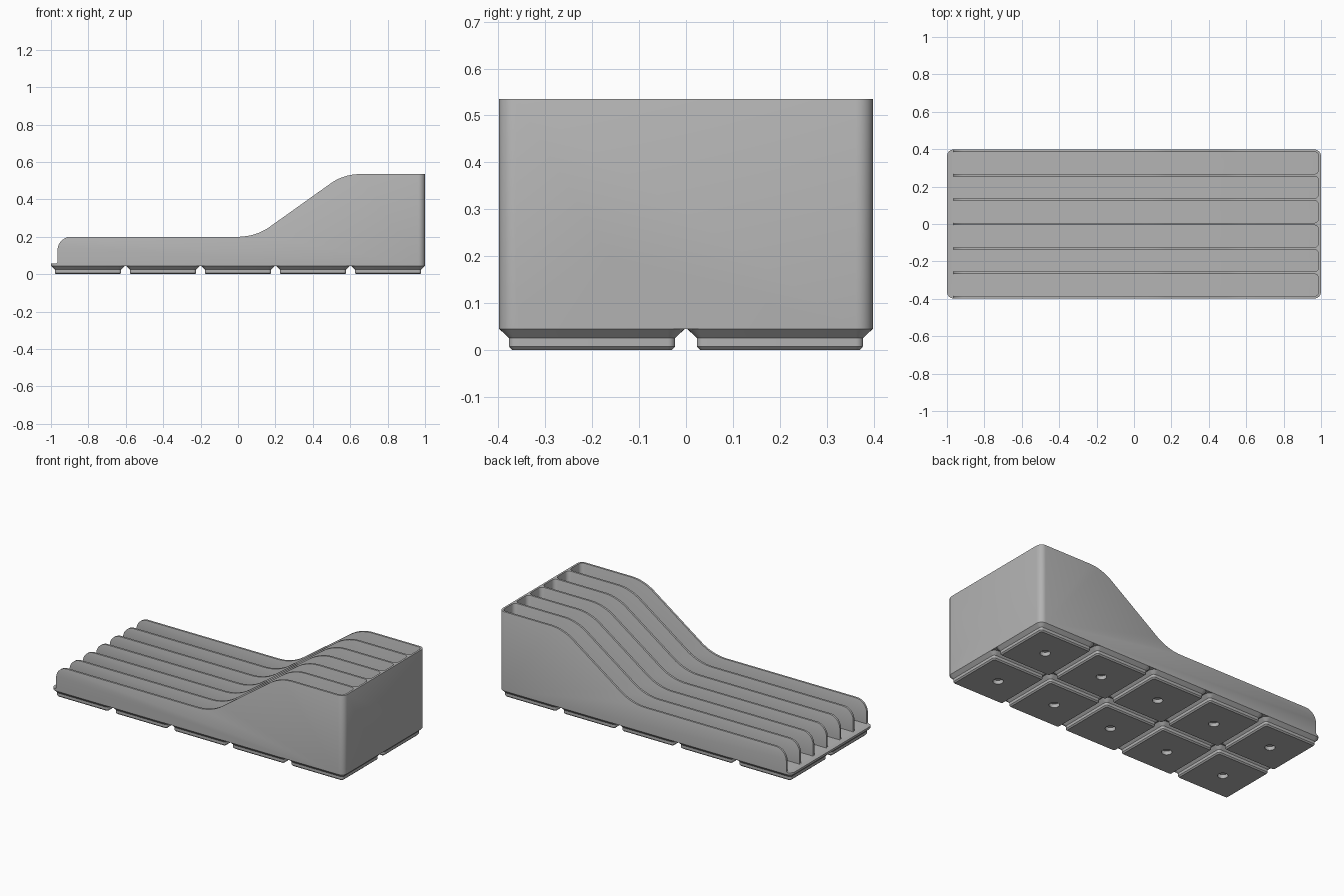
import bpy, bmesh
from math import sin, cos, radians, pi

if "Cube" in bpy.data.objects:
    bpy.data.objects.remove(bpy.data.objects["Cube"])

grey = bpy.data.materials.new("light grey plastic")
grey.use_nodes = True
colour = (0.45, 0.45, 0.45, 1)
grey.diffuse_color = colour
grey.node_tree.nodes["Principled BSDF"].inputs["Base Color"].default_value = colour

LENGTH, WIDTH, PITCH = 2.0, 0.797, 0.401
BASE, FLOOR, LOW, HIGH = 0.045, 0.058, 0.2, 0.535
SLOTS, WALL = 6, 0.0125
CORNER = 0.036


def arc(cx, cz, r, start, end, n=10):
    angles = [radians(start + (end - start) * i / n) for i in range(n + 1)]
    return [(cx + r * cos(a), cz + r * sin(a)) for a in angles]


def rounded_rect(sx, sy, r, n=6):
    pts = []
    for k, (u, v) in enumerate([(1, 1), (-1, 1), (-1, -1), (1, -1)]):
        pts += arc(u * (sx / 2 - r), v * (sy / 2 - r), r, 90 * k, 90 * k + 90, n)
    return pts


def loft(name, rings):
    """Join equal rings of 3D points into a closed solid."""
    bm = bmesh.new()
    loops = [[bm.verts.new(p) for p in ring] for ring in rings]
    for a, b in zip(loops, loops[1:]):
        for i in range(len(a)):
            j = (i + 1) % len(a)
            bm.faces.new((a[i], a[j], b[j], b[i]))
    bm.faces.new(loops[0])
    bm.faces.new(loops[-1])
    bmesh.ops.recalc_face_normals(bm, faces=bm.faces)
    mesh = bpy.data.meshes.new(name)
    bm.to_mesh(mesh)
    bm.free()
    mesh.materials.append(grey)
    obj = bpy.data.objects.new(name, mesh)
    bpy.context.collection.objects.link(obj)
    return obj


def flat(points, z):
    return [(x, y, z) for x, y in points]


# Side profile: ledge, low run, curved ramp, high end
R, SLOPE = 0.296, 35
ramp_x = 0.65
profile = [(1, BASE), (1, HIGH)]
profile += arc(ramp_x, HIGH - R * 0.9, R * 0.9, 90, 90 + SLOPE)
profile += arc(0, LOW + R, R, 270 + SLOPE, 270)
profile += arc(-0.893, LOW - 0.072, 0.072, 90, 180)
profile += arc(-0.973, FLOOR + 0.008, 0.008, 0, -90, 4)
profile += [(-1.0, FLOOR), (-1.0, BASE)]
body = loft("slotted_body", [[(x, y, z) for x, z in profile] for y in (-0.45, 0.45)])

# Cutters: rounded footprint and long slots open at the low end
outline = rounded_rect(LENGTH, WIDTH, CORNER)
cutters = [(loft("footprint_cutter", [flat(outline, -0.1), flat(outline, 1)]), "INTERSECT")]
step = (WIDTH - WALL) / SLOTS
for i in range(SLOTS):
    y = (i - (SLOTS - 1) / 2) * step
    shape = [(px - 0.1, py + y) for px, py in
             rounded_rect(2 * (1.1 - WALL), step - WALL, CORNER - WALL)]
    cutters.append((loft("slot_cutter", [flat(shape, FLOOR + 0.0006), flat(shape, 1)]),
                    "DIFFERENCE"))
for cutter, operation in cutters:
    cutter.hide_render = True
    mod = body.modifiers.new("cut", "BOOLEAN")
    mod.object, mod.operation, mod.solver = cutter, operation, "EXACT"

# Bake the cuts, then round the wall rims
bm = bmesh.new()
bm.from_object(body, bpy.context.evaluated_depsgraph_get())
body.modifiers.clear()
for cutter, _ in cutters:
    bpy.data.objects.remove(cutter)
bmesh.ops.remove_doubles(bm, verts=bm.verts, dist=0.00005)
rim = [e for e in bm.edges if e.is_manifold and e.is_convex
       and e.calc_face_angle() > radians(50)
       and min(v.co.z for v in e.verts) > FLOOR + 0.006]
bmesh.ops.bevel(bm, geom=rim, offset=0.004, segments=2, profile=0.5,
                affect="EDGES", clamp_overlap=True)
bm.to_mesh(body.data)
bm.free()

# Stepped foot with a round recess beneath, repeated on a grid
def foot_ring(size, r, z):
    return flat(rounded_rect(size, size, r), z)


def hole_ring(z, r=0.029, n=28):
    return [(r * cos(2 * pi * (i + 0.5) / n), r * sin(2 * pi * (i + 0.5) / n), z)
            for i in range(n)]


foot = loft("foot", [foot_ring(0.396, CORNER, BASE), foot_ring(0.355, 0.0155, 0.025),
                     foot_ring(0.355, 0.0155, 0.0076), foot_ring(0.34, 0.008, 0),
                     hole_ring(0), hole_ring(0.023)])
feet = []
for i in range(5):
    for j in range(2):
        item = foot if not feet else foot.copy()
        if feet:
            bpy.context.collection.objects.link(item)
        item.name = f"foot_{i + 1}_{j + 1}"
        item.location = ((i - 2) * PITCH, (j - 0.5) * PITCH, 0)
        feet.append(item)

bpy.ops.object.select_all(action="DESELECT")
for obj in (body, foot):
    obj.select_set(True)
bpy.context.view_layer.objects.active = body
bpy.ops.object.shade_smooth_by_angle(angle=radians(30))
